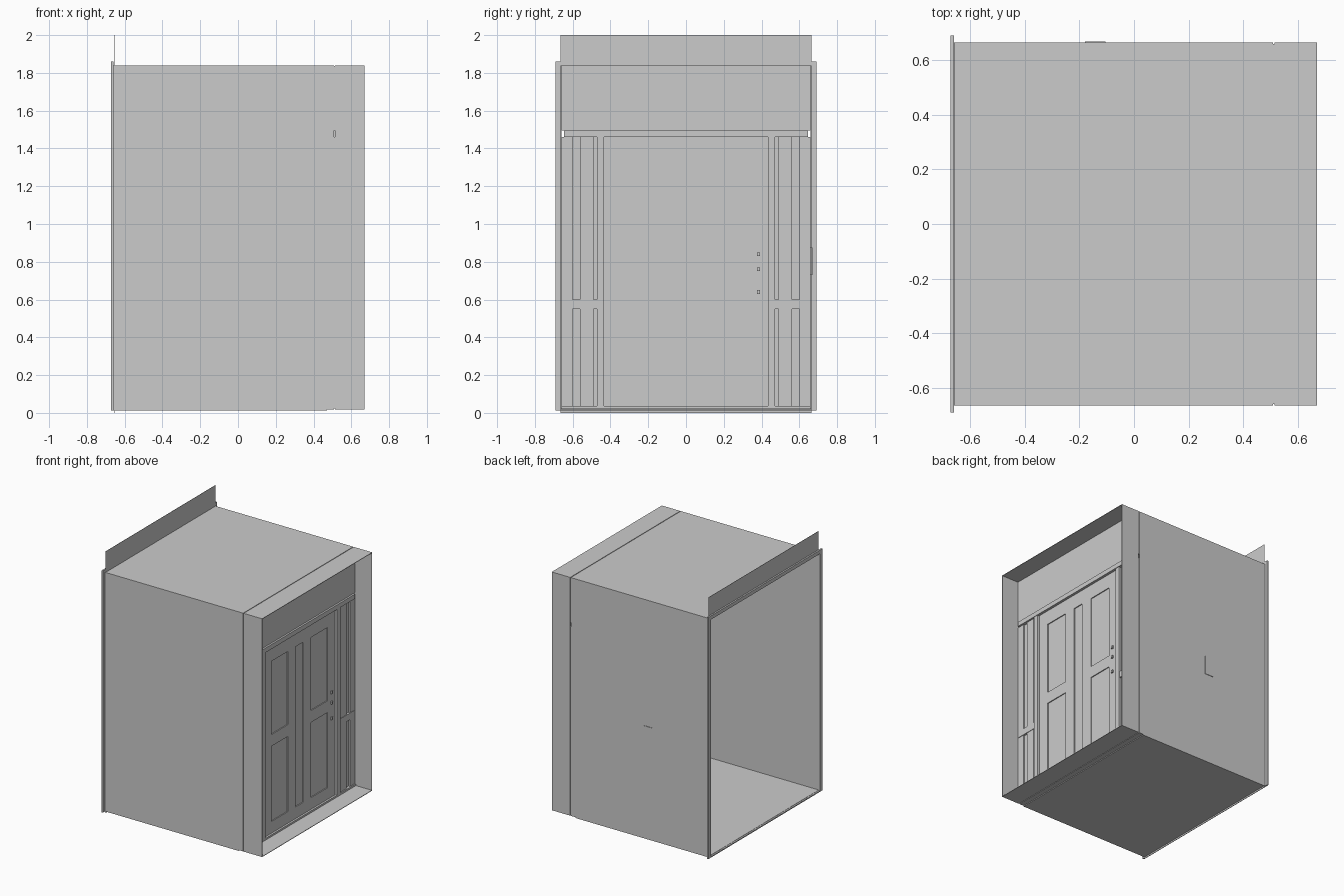
import bpy

cube = bpy.data.objects.get("Cube")
if cube:
    bpy.data.objects.remove(cube, do_unlink=True)

grey = bpy.data.materials.new("plain_grey")
grey.use_nodes = True
colour = (0.6, 0.6, 0.6, 1)
grey.diffuse_color = colour
grey.node_tree.nodes["Principled BSDF"].inputs["Base Color"].default_value = colour


def box(name, x, y, z):
    """Axis-aligned box from (min, max) pairs."""
    verts = [(a, b, c) for a in x for b in y for c in z]
    faces = [(0, 1, 3, 2), (4, 6, 7, 5), (0, 4, 5, 1),
             (2, 3, 7, 6), (0, 2, 6, 4), (1, 5, 7, 3)]
    mesh = bpy.data.meshes.new(name)
    mesh.from_pydata(verts, [], faces)
    mesh.materials.append(grey)
    obj = bpy.data.objects.new(name, mesh)
    bpy.context.collection.objects.link(obj)
    return obj


def pair(name, x, y, z):
    """The same box on both sides of the centre line."""
    box("left_" + name, x, y, z)
    box("right_" + name, x, (-y[1], -y[0]), z)


HALF, TOP, SKIN = 0.665, 1.84, 0.004


def shell(name, x, bottom):
    """Open-ended thin passage: two walls and a ceiling."""
    pair(name + "_wall", x, (HALF - SKIN, HALF), (bottom, TOP))
    box(name + "_ceiling", x, (-HALF, HALF), (TOP - SKIN, TOP))


# Room, with a narrow joint before the porch
shell("room", (-0.66, 0.509), 0.02)
shell("porch", (0.514, 0.67), 0.02)
box("room_floor", (-0.66, 0.47), (-HALF, HALF), (0.012, 0.022))
box("room_floor_edge", (0.47, 0.509), (-HALF, HALF), (0.018, 0.022))
box("porch_floor", (0.514, 0.67), (-HALF, HALF), (0.018, 0.022))

# Trim round the open end, and the thin upstand above it
END = (-0.672, -0.66)
pair("end_trim", END, (0.66, 0.69), (0.012, 1.86))
box("end_trim_top", END, (-0.66, 0.66), (1.832, 1.86))
box("end_trim_sill", END, (-0.66, 0.66), (0.012, 0.02))
box("upstand", (-0.657, -0.655), (-HALF, HALF), (TOP, 2.0))
box("lower_lip", (-0.657, -0.655), (-HALF, HALF), (0, 0.012))

# Wall around the entrance
box("transom_wall", (0.498, 0.526), (-0.66, 0.66), (1.495, 1.836))
box("head_trim", (0.485, 0.54), (-0.645, 0.645), (1.46, 1.495))
box("threshold", (0.49, 0.535), (-0.66, 0.66), (0.022, 0.036))
pair("door_jamb", (0.49, 0.536), (0.433, 0.47), (0.036, 1.46))

# Side panels beside the door
pair("side_panel", (0.505, 0.514), (0.47, 0.66), (0.036, 1.46))
pair("side_outer_stile", (0.496, 0.526), (0.6, 0.66), (0.036, 1.46))
pair("side_inner_stile", (0.496, 0.526), (0.49, 0.56), (0.036, 1.46))
pair("side_rail", (0.494, 0.53), (0.47, 0.65), (0.55, 0.6))

# Door: core slab with stiles and rails leaving recessed panels
FACE = (0.496, 0.52)
box("door_core", (0.5, 0.513), (-0.433, 0.433), (0.036, 1.46))
pair("door_outer_stile", FACE, (0.34, 0.43), (0.036, 1.46))
pair("door_inner_stile", FACE, (0.045, 0.14), (0.125, 1.35))
for name, z in (("bottom", (0.036, 0.125)), ("top", (1.35, 1.46))):
    box("door_" + name + "_rail", FACE, (-0.34, 0.34), z)
pair("door_middle_rail", FACE, (0.14, 0.34), (0.7, 0.79))

# Door fittings
for name, z in (("latch", (0.83, 0.85)), ("handle", (0.75, 0.77)),
                ("lock", (0.63, 0.65))):
    box("door_" + name, (0.485, 0.531), (0.375, 0.392), z)

# Small plate on the back wall
box("wall_plate", (-0.18, -0.105), (0.655, 0.669), (0.73, 0.875))
